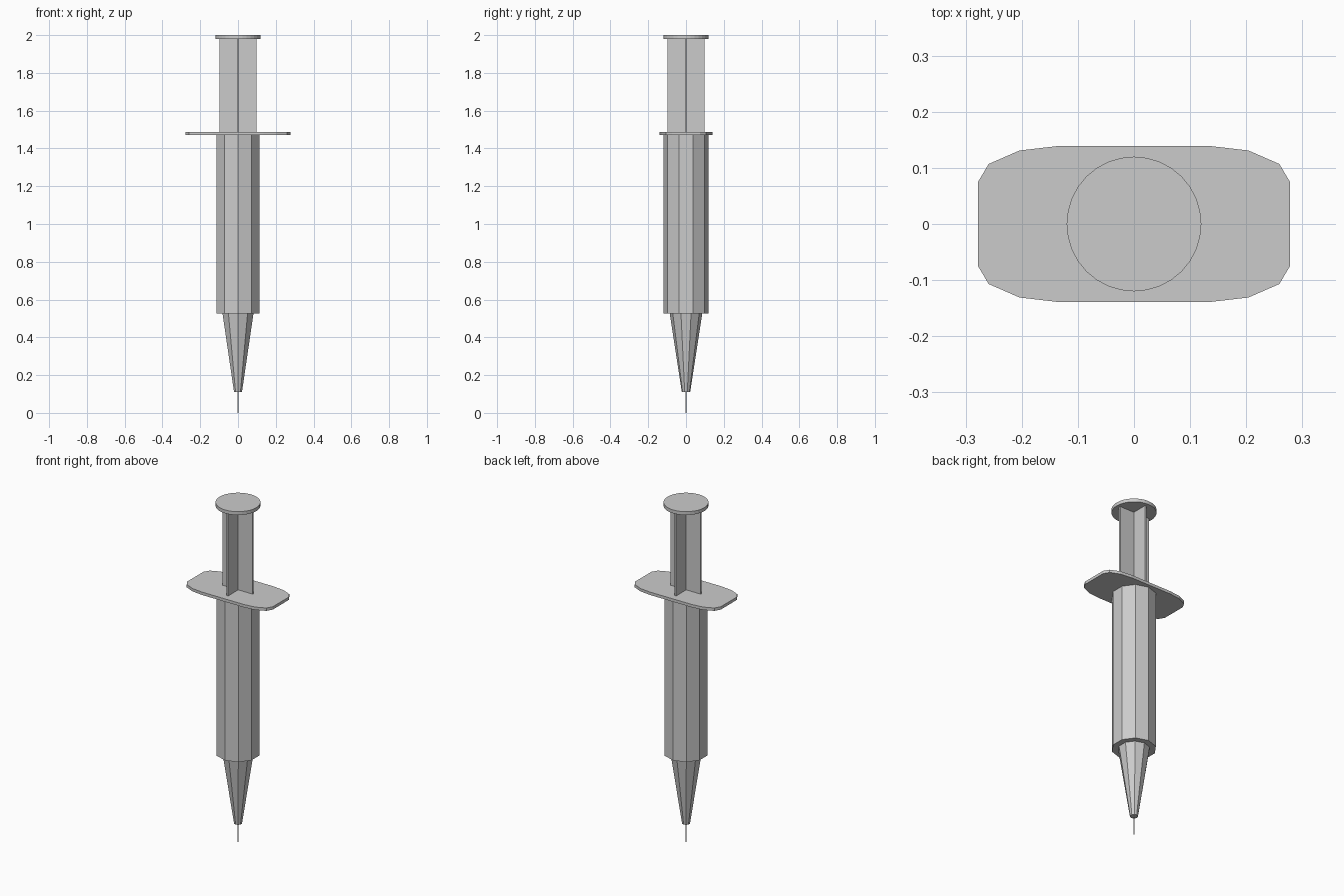
import bpy, bmesh
from mathutils import Matrix

if "Cube" in bpy.data.objects:
    bpy.data.objects.remove(bpy.data.objects["Cube"])


def finish(bm, name):
    bmesh.ops.recalc_face_normals(bm, faces=bm.faces)
    mesh = bpy.data.meshes.new(name)
    bm.to_mesh(mesh)
    bm.free()
    obj = bpy.data.objects.new(name, mesh)
    bpy.context.collection.objects.link(obj)
    return obj


def tapered(name, sides, r_low, r_high, z0, z1):
    """Upright round part with a vertex on the y axis."""
    bpy.ops.mesh.primitive_cone_add(vertices=sides, radius1=r_low, radius2=r_high,
                                    depth=z1 - z0, location=(0, 0, (z0 + z1) / 2))
    bpy.context.object.name = name


def box(name, size, z0, z1):
    bm = bmesh.new()
    bmesh.ops.create_cube(bm, size=1, matrix=Matrix.Translation((0, 0, (z0 + z1) / 2))
                          @ Matrix.Diagonal((size[0], size[1], z1 - z0, 1)))
    return finish(bm, name)


# Needle, nozzle and barrel
tapered("needle", 10, 0.003, 0.003, 0, 0.115)
tapered("nozzle", 10, 0.022, 0.086, 0.11, 0.525)
tapered("barrel", 10, 0.12, 0.12, 0.525, 1.475)

# Finger flange: a rounded rectangle from one mirrored quarter outline
quarter = [(0.278, 0.075), (0.259, 0.107), (0.204, 0.131), (0.135, 0.139)]
half = quarter + [(-x, y) for x, y in reversed(quarter)]
outline = half + [(-x, -y) for x, y in half]
bm = bmesh.new()
base = bm.faces.new([bm.verts.new((x, y, 1.47)) for x, y in outline])
top = bmesh.ops.extrude_face_region(bm, geom=[base], use_keep_orig=True)
bmesh.ops.translate(bm, vec=(0, 0, 0.017),
                    verts=[v for v in top["geom"] if isinstance(v, bmesh.types.BMVert)])
finish(bm, "finger_flange")

# Plunger: crossed ribs and thumb rest
box("plunger_rib_x", (0.198, 0.01), 1.48, 1.985)
box("plunger_rib_y", (0.01, 0.198), 1.48, 1.985)
tapered("thumb_rest", 32, 0.12, 0.12, 1.98, 2.0)
